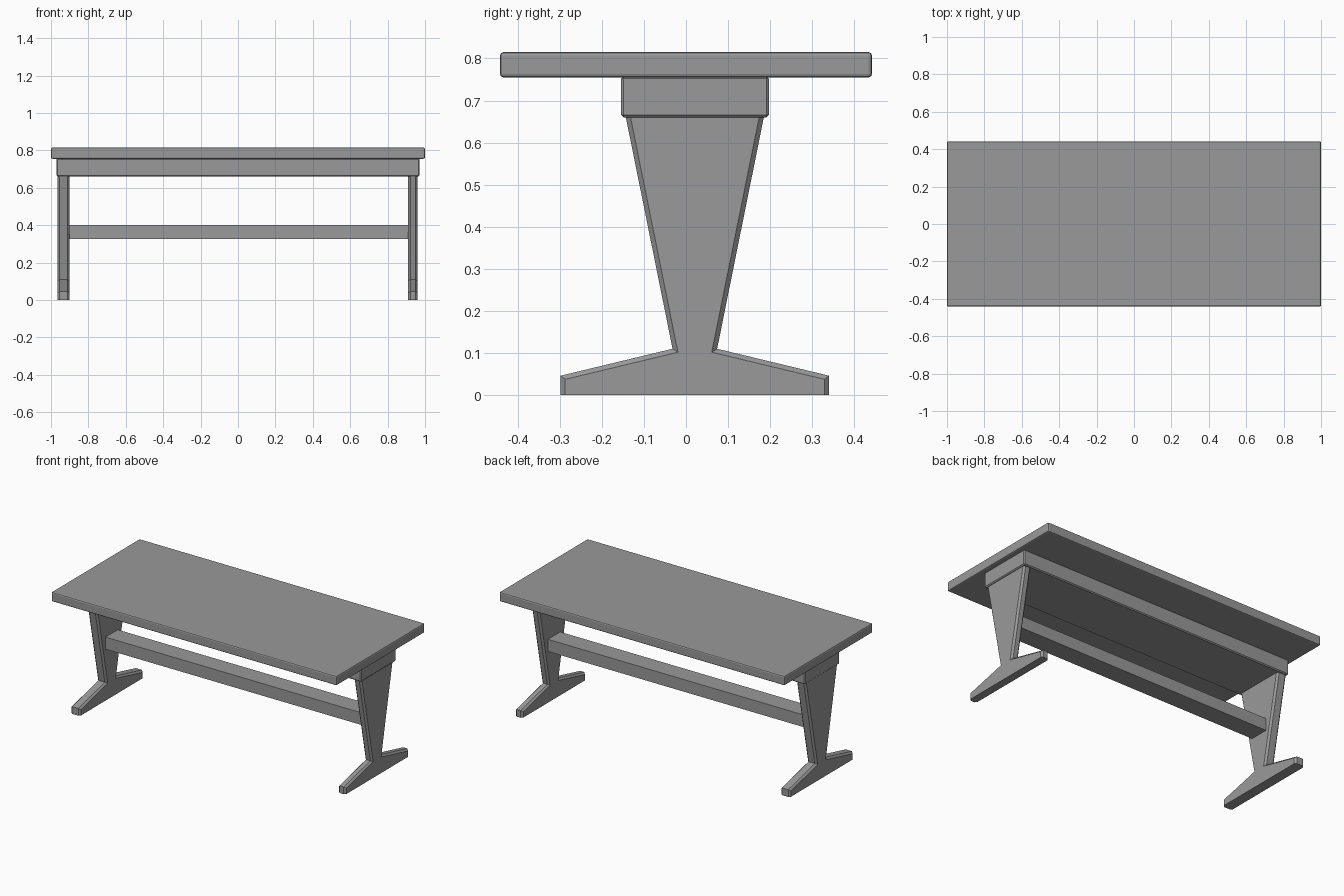
import bpy
import bmesh

cube = bpy.data.objects.get("Cube")
if cube:
    bpy.data.objects.remove(cube, do_unlink=True)

grey = bpy.data.materials.new("matte grey")
grey.use_nodes = True
grey.diffuse_color = (0.32, 0.32, 0.32, 1)
grey.node_tree.nodes["Principled BSDF"].inputs["Base Color"].default_value = (0.32, 0.32, 0.32, 1)


def add_object(name, bm):
    bmesh.ops.recalc_face_normals(bm, faces=bm.faces)
    mesh = bpy.data.meshes.new(name)
    bm.to_mesh(mesh)
    bm.free()
    mesh.materials.append(grey)
    obj = bpy.data.objects.new(name, mesh)
    bpy.context.collection.objects.link(obj)
    return obj


def box(name, xs, ys, zs, bevel=0, segments=2):
    bm = bmesh.new()
    bmesh.ops.create_cube(bm, size=1)
    for v in bm.verts:
        v.co = [r[0] if c < 0 else r[1] for c, r in zip(v.co, (xs, ys, zs))]
    if bevel:
        bmesh.ops.bevel(bm, geom=bm.edges[:], offset=bevel, segments=segments,
                        profile=0.5, affect='EDGES')
    return add_object(name, bm)


# Half outline of a trestle leg: (distance from centre line, height)
CENTRE = 0.021
HALF = [(0.319, 0), (0.319, 0.046), (0.053, 0.11), (0.166, 0.67)]


def leg(name, x0, x1):
    outline = [(CENTRE + d, z) for d, z in HALF]
    outline += [(CENTRE - d, z) for d, z in reversed(HALF)]
    bm = bmesh.new()
    face = bm.faces.new([bm.verts.new((x0, y, z)) for y, z in outline])
    new = bmesh.ops.extrude_face_region(bm, geom=[face])["geom"]
    verts = [g for g in new if isinstance(g, bmesh.types.BMVert)]
    bmesh.ops.translate(bm, vec=(x1 - x0, 0, 0), verts=verts)
    # Chamfer the rims of both flat sides, keeping foot and top square
    rims = []
    for e in bm.edges:
        a, b = (v.co for v in e.verts)
        same_side = abs(a.x - b.x) < 1e-5
        level = abs(a.z - b.z) < 1e-5
        if same_side and not level:
            rims.append(e)
    bmesh.ops.bevel(bm, geom=rims, offset=0.011, segments=1, affect='EDGES')
    return add_object(name, bm)


# Top and the solid apron under it
box("table_top", (-1, 1), (-0.442, 0.442), (0.755, 0.815), 0.008)
box("apron", (-0.97, 0.97), (-0.154, 0.197), (0.66, 0.758), 0.006, 1)

# Trestle legs joined by a stretcher
leg("right_leg", -0.966, -0.90)
leg("left_leg", 0.91, 0.961)
box("stretcher", (-0.91, 0.92), (-0.04, 0.083), (0.325, 0.402))
